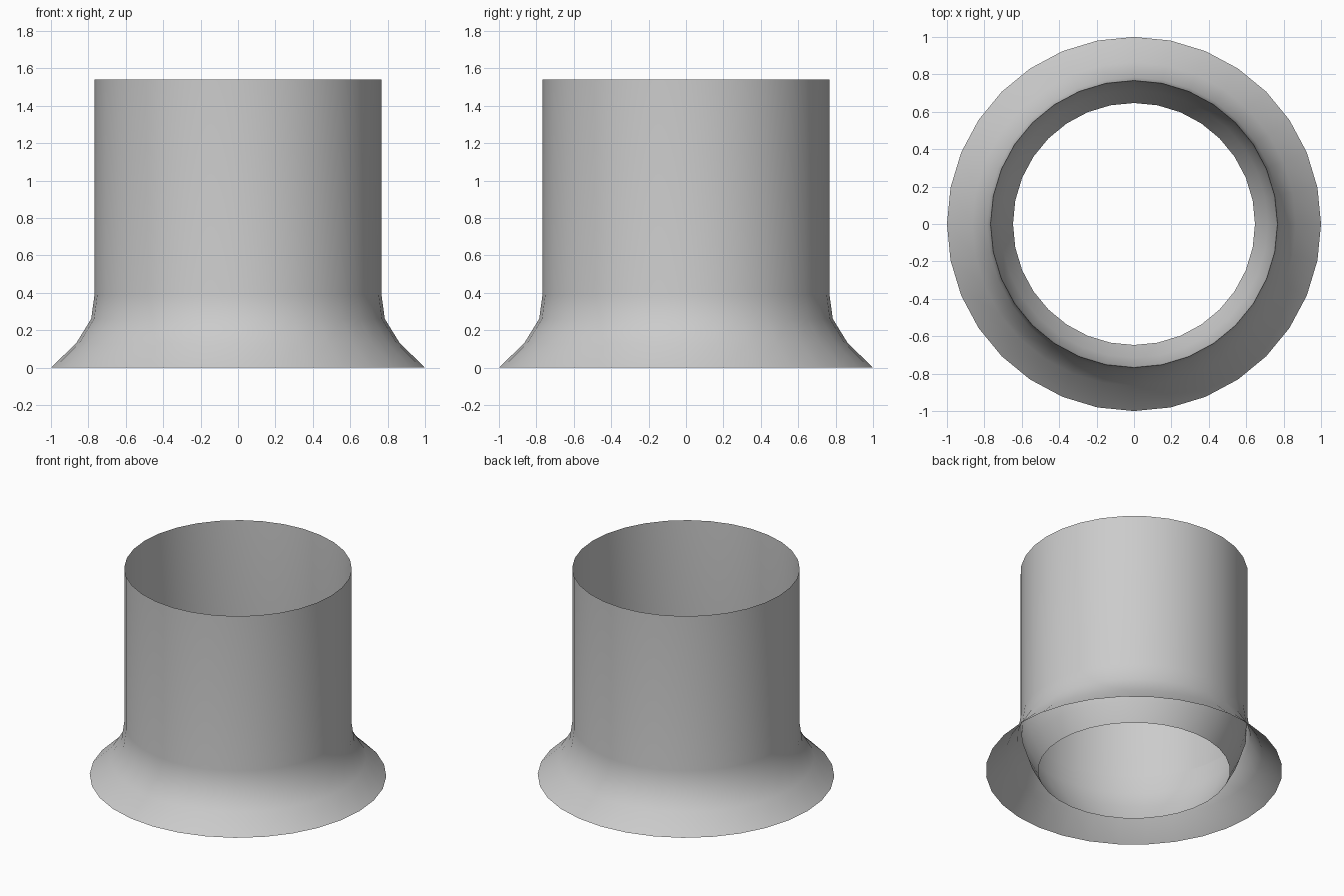
import bpy
from math import cos, sin, tau

if "Cube" in bpy.data.objects:
    bpy.data.objects.remove(bpy.data.objects["Cube"])

SIDES = 32


def lathe(name, profile):
    """Open thin shell made by spinning (radius, height) points around z."""
    verts = [(r * cos(tau * i / SIDES), r * sin(tau * i / SIDES), z)
             for r, z in profile for i in range(SIDES)]
    faces = []
    for ring in range(len(profile) - 1):
        a, b = ring * SIDES, (ring + 1) * SIDES
        for i in range(SIDES):
            j = (i + 1) % SIDES
            faces.append((a + i, a + j, b + j, b + i))
    mesh = bpy.data.meshes.new(name)
    mesh.from_pydata(verts, [], faces)
    mesh.shade_smooth()
    obj = bpy.data.objects.new(name, mesh)
    bpy.context.collection.objects.link(obj)
    return obj


# Straight tube with the outward flare at its foot
lathe("flared_tube", [(1.0, 0), (0.865, 0.13), (0.785, 0.26),
                      (0.767, 0.39), (0.767, 1.54)])

# Inner lip curving inward from the tube wall down to the hole
lathe("inner_lip", [(0.647, 0), (0.715, 0.13), (0.757, 0.26), (0.767, 0.39)])
